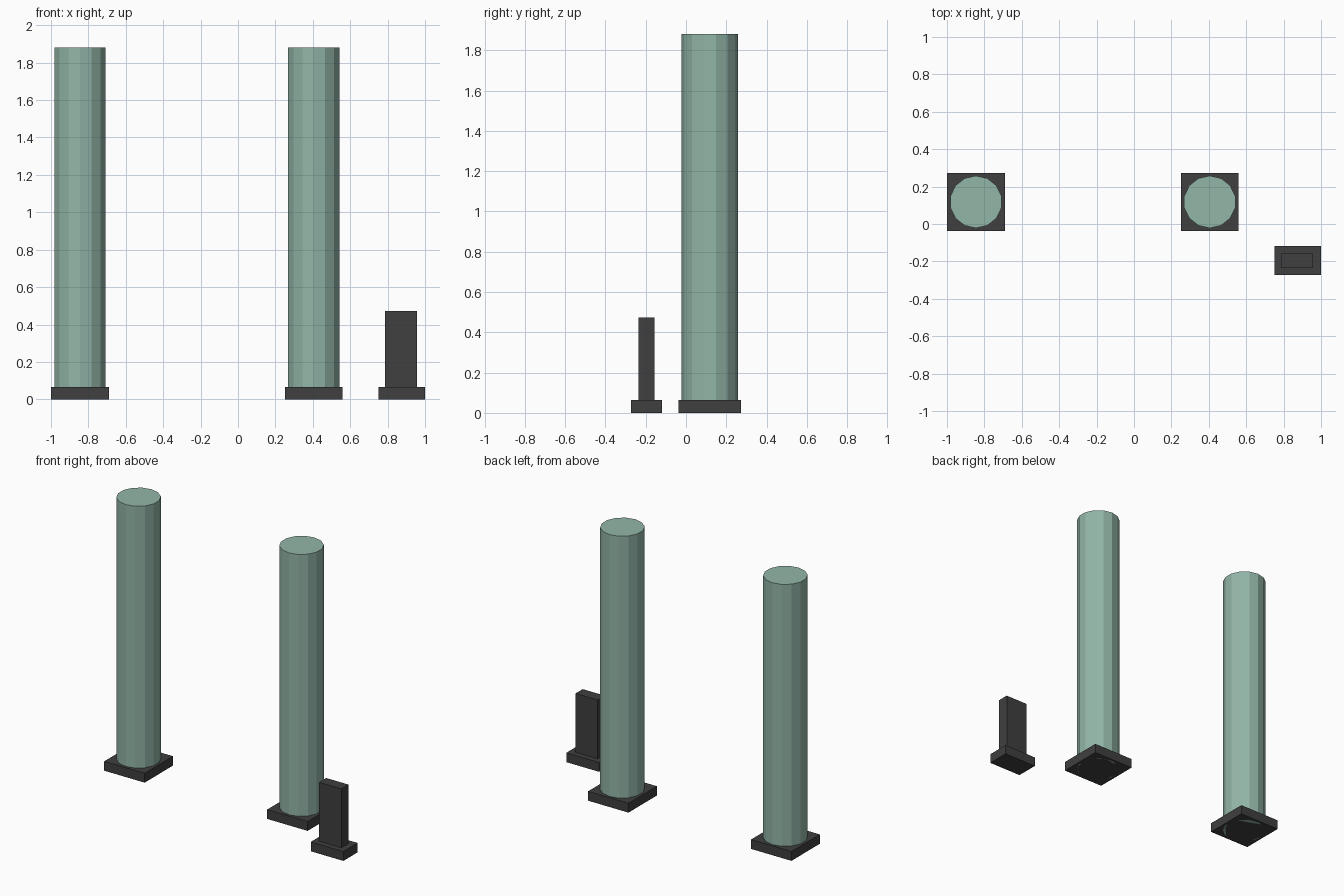
import bpy
import math

default = bpy.data.objects.get("Cube")
if default:
    bpy.data.objects.remove(default, do_unlink=True)


def material(name, colour):
    mat = bpy.data.materials.new(name)
    mat.use_nodes = True
    mat.diffuse_color = colour
    mat.node_tree.nodes["Principled BSDF"].inputs["Base Color"].default_value = colour
    return mat


GREEN = material("sage green", (0.29, 0.465, 0.39, 1))
DARK = material("charcoal", (0.05, 0.05, 0.05, 1))


def box(name, x, y, size, bottom=0.0):
    """Upright box standing on the given height."""
    bpy.ops.mesh.primitive_cube_add(size=1, location=(x, y, bottom + size[2] / 2))
    obj = bpy.context.object
    obj.name = name
    obj.scale = size
    bpy.ops.object.transform_apply(location=False, rotation=False, scale=True)
    obj.data.materials.append(DARK)


def column(name, x, y, radius, bottom, top):
    """Fourteen-sided flat-faced shaft with a corner towards the back."""
    bpy.ops.mesh.primitive_cylinder_add(
        vertices=14, radius=radius, depth=top - bottom,
        location=(x, y, (top + bottom) / 2))
    obj = bpy.context.object
    obj.name = name
    obj.data.materials.append(GREEN)


BASE_HEIGHT = 0.065
COLUMN_Y = 0.118

# Two tall columns on square plinths
for side, x in (("right", -0.845), ("left", 0.405)):
    box(side + "_column_plinth", x, COLUMN_Y, (0.31, 0.31, BASE_HEIGHT))
    column(side + "_column_shaft", x, COLUMN_Y, 0.14, 0.0, 1.88)

# Short rectangular post on its own plinth
box("post_plinth", 0.875, -0.196, (0.25, 0.156, BASE_HEIGHT))
box("post_shaft", 0.872, -0.196, (0.17, 0.078, 0.473 - BASE_HEIGHT), BASE_HEIGHT)
